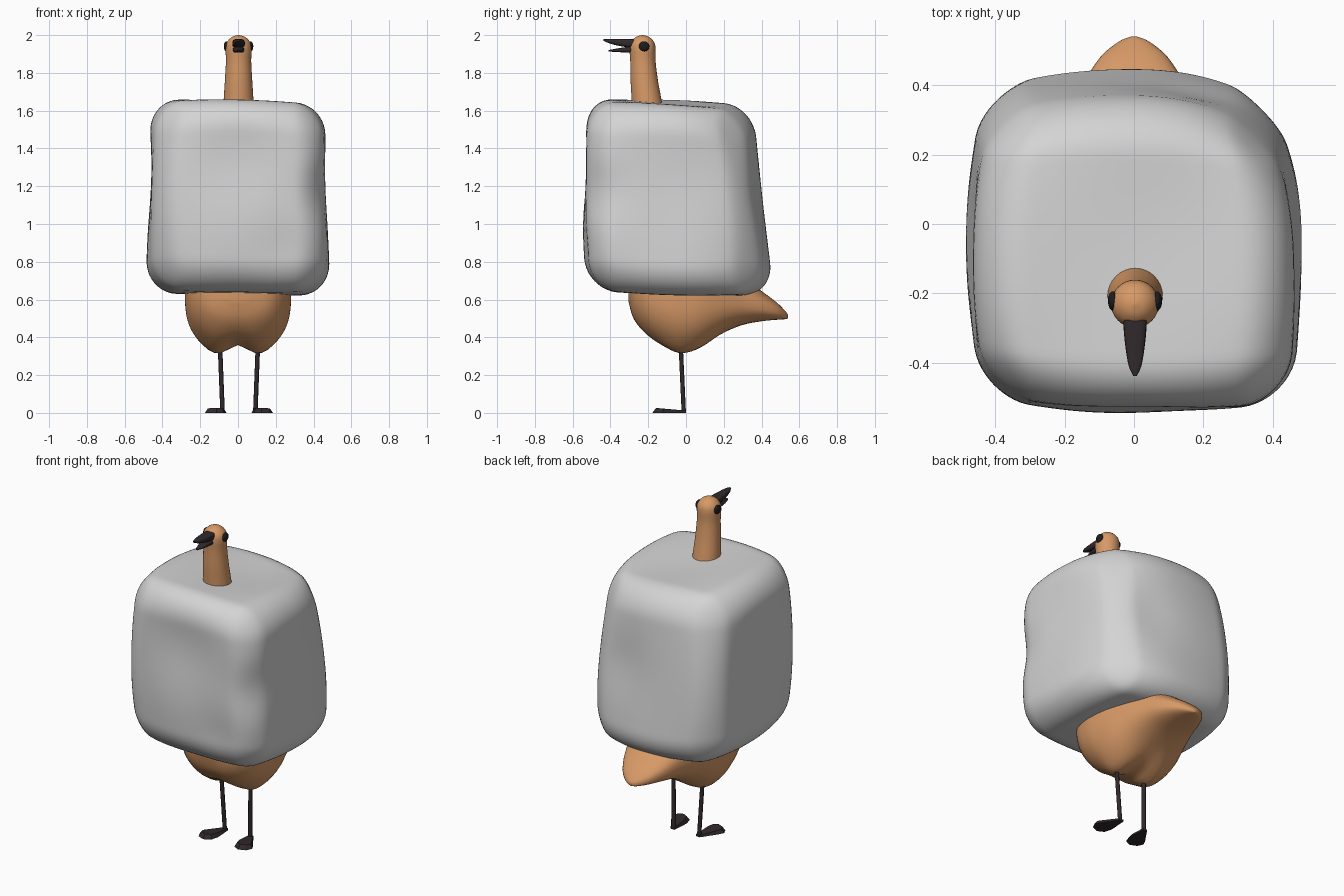
import bpy, bmesh, math
from mathutils import Vector

if "Cube" in bpy.data.objects:
    bpy.data.objects.remove(bpy.data.objects["Cube"], do_unlink=True)


def material(name, rgb):
    m = bpy.data.materials.new(name)
    m.use_nodes = True
    m.diffuse_color = (*rgb, 1)
    node = next(n for n in m.node_tree.nodes if n.type == 'BSDF_PRINCIPLED')
    node.inputs["Base Color"].default_value = (*rgb, 1)
    node.inputs["Roughness"].default_value = 0.8
    return m


stone = material("stone grey", (0.66, 0.66, 0.66))
tan = material("tan plumage", (0.68, 0.32, 0.135))
dark = material("dark brown", (0.03, 0.022, 0.024))
black = material("eye black", (0.012, 0.012, 0.012))


def finish(bm, name, mat, angle=180):
    bmesh.ops.recalc_face_normals(bm, faces=bm.faces)
    me = bpy.data.meshes.new(name)
    bm.to_mesh(me)
    bm.free()
    me.materials.append(mat)
    ob = bpy.data.objects.new(name, me)
    bpy.context.collection.objects.link(ob)
    bpy.ops.object.select_all(action='DESELECT')
    ob.select_set(True)
    bpy.context.view_layer.objects.active = ob
    bpy.ops.object.shade_smooth_by_angle(angle=math.radians(angle))
    return ob


def loft(rings):
    """Skin a list of equal-length point rings and cap both ends."""
    bm = bmesh.new()
    loops = [[bm.verts.new(p) for p in ring] for ring in rings]
    n = len(loops[0])
    for a, b in zip(loops, loops[1:]):
        for i in range(n):
            j = (i + 1) % n
            bm.faces.new((a[i], a[j], b[j], b[i]))
    bm.faces.new(loops[0])
    bm.faces.new(loops[-1])
    return bm


def smooth_rows(rows, steps=4):
    """Catmull-Rom refinement of a table of section values."""
    out = []
    pts = [rows[0]] + rows + [rows[-1]]
    for a, b, c, d in zip(pts, pts[1:], pts[2:], pts[3:]):
        for s in range(steps):
            t = s / steps
            out.append([q + 0.5 * t * (r - p + t * (2*p - 5*q + 4*r - w + t * (3*(q - r) + w - p)))
                        for p, q, r, w in zip(a, b, c, d)])
    return out + [rows[-1]]


def signed_pow(v, e):
    return math.copysign(abs(v) ** e, v)


# Boulder: rounded box, tapered between eight corners, worn corners, soft dents
def boulder():
    bm = bmesh.new()
    bmesh.ops.create_cube(bm, size=2)
    bmesh.ops.subdivide_edges(bm, edges=bm.edges[:], cuts=35, use_grid_fill=True)
    rad = 0.34
    corners = {(-1, -1, -1): (-.492, -.535, .64), (1, -1, -1): (.488, -.545, .63),
               (-1, 1, -1): (-.485, .465, .625), (1, 1, -1): (.488, .465, .61),
               (-1, -1, 1): (-.475, -.545, 1.67), (1, -1, 1): (.47, -.545, 1.66),
               (-1, 1, 1): (-.46, .36, 1.655), (1, 1, 1): (.465, .345, 1.61)}
    # wear of each upright edge
    wear = {(-1, -1): .045, (1, -1): .015, (-1, 1): .04, (1, 1): .08}
    # centre, radius, push
    dents = [((0, -.54, 1.36), .24, (0, .025, 0)), ((-.1, -.54, .95), .25, (0, -.008, 0)),
             ((.47, -.48, 1.17), .17, (-.025, .02, 0)), ((-.48, -.1, 1.25), .25, (.018, 0, 0)),
             ((.25, -.56, .85), .16, (0, .012, 0)), ((.47, 0, 1.25), .28, (-.02, 0, 0)),
             ((.2, .42, 1.15), .2, (0, -.02, 0)), ((0, -.53, .64), .25, (0, .01, .012)),
             ((.1, 0, 1.64), .25, (0, 0, -.012))]
    for v in bm.verts:
        p = v.co.copy()
        core = Vector([max(rad - 1, min(1 - rad, c)) for c in p])
        off = p - core
        if off.length > 1e-6:
            p = core + off.normalized() * rad
        q = Vector()
        for s, c in corners.items():
            w = math.prod((1 + s[i] * p[i]) / 2 for i in range(3))
            q += Vector(c) * w
        sx, sy, sz = (math.copysign(1, c) for c in p)
        edge = (p.x * p.y) ** 2
        tip = edge * p.z ** 2
        pull = wear[sx, sy] * edge + .05 * tip
        move = Vector((-sx * pull, -sy * pull, -sz * .055 * tip))
        for c, r, push in dents:
            move += Vector(push) * math.exp(-((q - Vector(c)).length / r) ** 2)
        v.co = q + move
    finish(bm, "boulder", stone)


boulder()

# Bird body and tail: y, bottom, top, half width
body_rows = [[-.305, .59, .68, .06], [-.275, .49, .82, .18], [-.2, .40, .9, .25],
             [-.1, .338, .92, .277], [-.02, .315, .9, .28], [.08, .342, .87, .268],
             [.2, .42, .8, .23], [.3, .465, .72, .19], [.4, .485, .645, .148],
             [.48, .493, .585, .098], [.525, .496, .54, .045], [.54, .5, .52, .01]]
rings = []
for y, lo, hi, w in smooth_rows(body_rows):
    ring = []
    for k in range(48):
        a = math.tau * k / 48
        c, s = math.cos(a), math.sin(a)
        x = w * signed_pow(c, 0.82)
        z = (lo + hi) / 2 + (hi - lo) / 2 * signed_pow(s, 0.82)
        if s < 0:  # cleft between rounded thighs
            z += .045 * math.exp(-(x / .06) ** 2 - ((y + .03) / .16) ** 2)
            z -= .016 * math.exp(-((abs(x) - .13) / .06) ** 2 - ((y + .02) / .12) ** 2)
        ring.append((x, y, z))
    rings.append(ring)
finish(loft(rings), "body_and_tail", tan)

# Neck and head: z, y, radius
neck_rows = [[1.4, -.19, .092], [1.62, -.205, .081], [1.75, -.22, .073], [1.86, -.228, .067],
             [1.93, -.23, .069], [1.965, -.23, .06], [1.99, -.23, .035], [2, -.23, .004]]
finish(loft([[(.003 + r * math.cos(math.tau * k / 32), y + r * math.sin(math.tau * k / 32), z)
              for k in range(32)] for z, y, r in smooth_rows(neck_rows)]), "neck_and_head", tan)


# Beak halves with squarish sections: y, z, half width, half height
def beak(name, rows):
    finish(loft([[(.003 + w * signed_pow(math.cos(math.tau * k / 20), .6), y,
                   z + h * signed_pow(math.sin(math.tau * k / 20), .6))
                  for k in range(20)] for y, z, w, h in smooth_rows(rows)]), name, dark, 60)


beak("upper_beak", [[-.24, 1.954, .033, .022], [-.3, 1.957, .033, .022], [-.36, 1.962, .027, .018],
                    [-.41, 1.969, .018, .011], [-.438, 1.974, .005, .004]])
beak("lower_beak", [[-.25, 1.924, .03, .018], [-.3, 1.923, .029, .016],
                    [-.36, 1.92, .022, .01], [-.41, 1.917, .006, .004]])

for side, tag in ((1, "left"), (-1, "right")):
    # Eye
    bm = bmesh.new()
    bmesh.ops.create_uvsphere(bm, u_segments=20, v_segments=12, radius=1)
    for v in bm.verts:
        v.co = Vector((.003 + side * .064 + v.co.x * .014, -.222 + v.co.y * .028, 1.94 + v.co.z * .027))
    finish(bm, tag + "_eye", black)

    # Leg
    ends = [Vector((.005 + side * .102, -.03, .4)), Vector((.005 + side * .087, -.012, .008))]
    finish(loft([[p + Vector((.012 * math.cos(math.tau * k / 10), .012 * math.sin(math.tau * k / 10), 0))
                  for k in range(10)] for p in ends]), tag + "_leg", dark, 40)

    # Webbed foot: outline raised to a bevelled top
    outline = [(.073, 0), (.1, 0), (.162, -.09), (.18, -.125), (.163, -.16), (.12, -.178),
               (.08, -.158), (.066, -.11)]
    mid = Vector((.12, -.1))
    low = [(.005 + side * x, y, 0) for x, y in outline]
    high = []
    for x, y in outline:
        p = mid + (Vector((x, y)) - mid) * (.75 if y < 0 else 1)
        high.append((.005 + side * p.x, p.y, .012 - .09 * p.y))
    finish(loft([low, high]), tag + "_foot", dark, 30)
